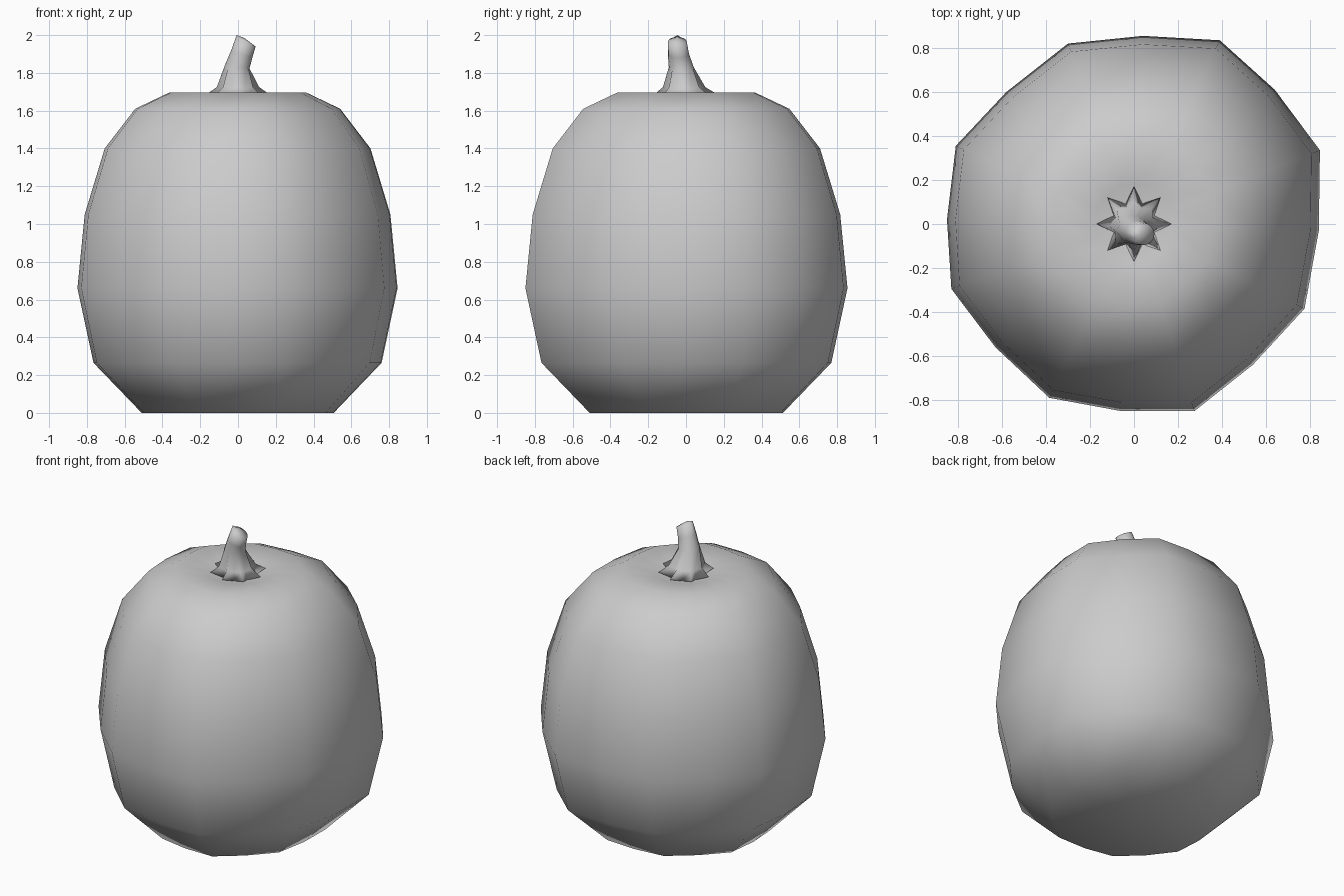
import bpy, bmesh, math
from mathutils import Vector

cube = bpy.data.objects.get("Cube")
if cube:
    bpy.data.objects.remove(cube, do_unlink=True)

grey = bpy.data.materials.new("plain grey")
grey.use_nodes = True
GREY = (0.6, 0.6, 0.6, 1)
grey.diffuse_color = GREY
grey.node_tree.nodes["Principled BSDF"].inputs["Base Color"].default_value = GREY


def loft(name, rings, bottom, top):
    """Skin closed rings of points, fan both ends to a centre point."""
    bm = bmesh.new()
    loops = [[bm.verts.new(p) for p in ring] for ring in rings]
    count = len(loops[0])
    for low, high in zip(loops, loops[1:]):
        for i in range(count):
            j = (i + 1) % count
            bm.faces.new((low[i], low[j], high[j], high[i]))
    base, tip = bm.verts.new(bottom), bm.verts.new(top)
    for i in range(count):
        j = (i + 1) % count
        bm.faces.new((base, loops[0][j], loops[0][i]))
        bm.faces.new((tip, loops[-1][i], loops[-1][j]))
    bmesh.ops.recalc_face_normals(bm, faces=bm.faces)
    for face in bm.faces:
        face.smooth = True
    mesh = bpy.data.meshes.new(name)
    bm.to_mesh(mesh)
    bm.free()
    mesh.materials.append(grey)
    obj = bpy.data.objects.new(name, mesh)
    bpy.context.collection.objects.link(obj)
    return obj


# Body: slightly uneven eight-cornered outline scaled up a bulging profile
outline = [(0.84, -0.03), (0.845, 0.335), (0.64, 0.61), (0.39, 0.835),
           (0.04, 0.855), (-0.3, 0.82), (-0.58, 0.6), (-0.81, 0.355),
           (-0.85, 0.02), (-0.83, -0.295), (-0.63, -0.56), (-0.385, -0.79),
           (-0.06, -0.85), (0.275, -0.85), (0.54, -0.64), (0.775, -0.385)]
profile = [(0.6, 0), (0.9, 0.265), (1, 0.66), (0.955, 1.05),
           (0.83, 1.4), (0.64, 1.61), (0.43, 1.695), (0.21, 1.675)]
loft("gourd_body",
     [[(x * s, y * s, z) for x, y in outline] for s, z in profile],
     (0, 0, 0), (0, 0, 1.64))

# Stem: star-shaped foot narrowing into a bent stalk with a slanted end
SIDES = 16
# centre x, centre y, z, radius, star depth, slant along x
sections = [(0, 0, 1.67, 0.135, 0.035, 0),
            (0, -0.01, 1.72, 0.1, 0.012, 0),
            (-0.005, -0.025, 1.83, 0.066, 0, -0.1),
            (0.02, -0.04, 1.9, 0.056, 0, -0.35),
            (0.043, -0.046, 1.965, 0.05, 0, -0.5)]


def stem_ring(cx, cy, z, radius, star, slant):
    ring = []
    for i in range(SIDES):
        a = math.tau * i / SIDES
        wave = star * math.cos(8 * a)
        r = radius + wave
        dx, dy = r * math.cos(a), r * math.sin(a)
        ring.append(Vector((cx + dx, cy + dy, z + dx * slant + wave * 0.4)))
    return ring


loft("stem", [stem_ring(*s) for s in sections], (0, 0, 1.63), (0.033, -0.046, 1.985))

# Rest the height at exactly two units
stem = bpy.data.objects["stem"]
peak = max(stem.data.vertices, key=lambda v: v.co.z)
peak.co.z = 2.0
